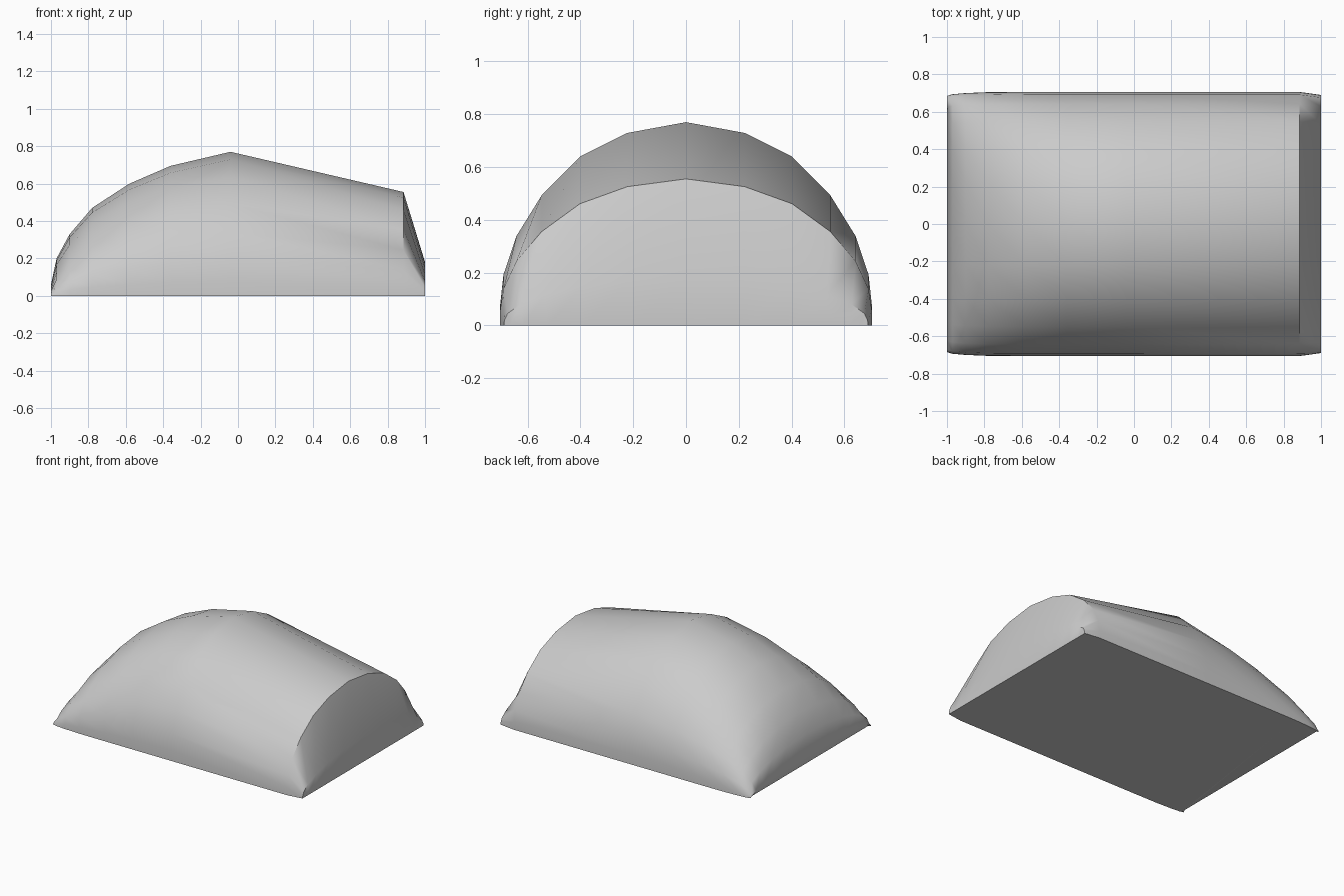
import bpy
import bmesh
import math

cube = bpy.data.objects.get("Cube")
if cube:
    bpy.data.objects.remove(cube, do_unlink=True)

# Half arch from the base up to the crown: (share of width, share of height)
half_arch = [(1.0, 0.0), (0.998, 0.1), (0.98, 0.25), (0.91, 0.44),
             (0.775, 0.64), (0.57, 0.83), (0.315, 0.947)]
arch = half_arch + [(0.0, 1.0)] + [(-y, z) for y, z in reversed(half_arch)]

# Lengthwise sections: (x, crown height, half width)
sections = [(-0.985, 0.0, 0.68), (-1.0, 0.06, 0.685), (-0.97, 0.2, 0.694),
            (-0.9, 0.33, 0.7), (-0.78, 0.47, 0.705), (-0.58, 0.6, 0.706),
            (-0.36, 0.695, 0.706), (-0.04, 0.77, 0.706), (0.885, 0.555, 0.706),
            (1.0, 0.18, 0.69), (0.999, 0.0, 0.68)]

# Loft the arch through the sections
bm = bmesh.new()
rows = [[bm.verts.new((x, y * w, z * h)) for y, z in arch] for x, h, w in sections]
for a, b in zip(rows, rows[1:]):
    for i in range(len(arch) - 1):
        bm.faces.new((a[i], a[i + 1], b[i + 1], b[i]))

# Flat underside
rim = rows[0] + [r[-1] for r in rows[1:-1]] + rows[-1][::-1] + [r[0] for r in rows[-2:0:-1]]
bm.faces.new(rim)
bmesh.ops.recalc_face_normals(bm, faces=bm.faces)

mesh = bpy.data.meshes.new("domed_shell")
bm.to_mesh(mesh)
bm.free()
shell = bpy.data.objects.new("domed_shell", mesh)
bpy.context.collection.objects.link(shell)

# Plain grey
grey = bpy.data.materials.new("plain_grey")
grey.use_nodes = True
colour = (0.6, 0.6, 0.6, 1.0)
grey.diffuse_color = colour
grey.node_tree.nodes["Principled BSDF"].inputs["Base Color"].default_value = colour
mesh.materials.append(grey)

# Smooth dome with a crisp end edge and underside
bpy.ops.object.select_all(action="DESELECT")
shell.select_set(True)
bpy.context.view_layer.objects.active = shell
bpy.ops.object.shade_smooth_by_angle(angle=math.radians(50))
